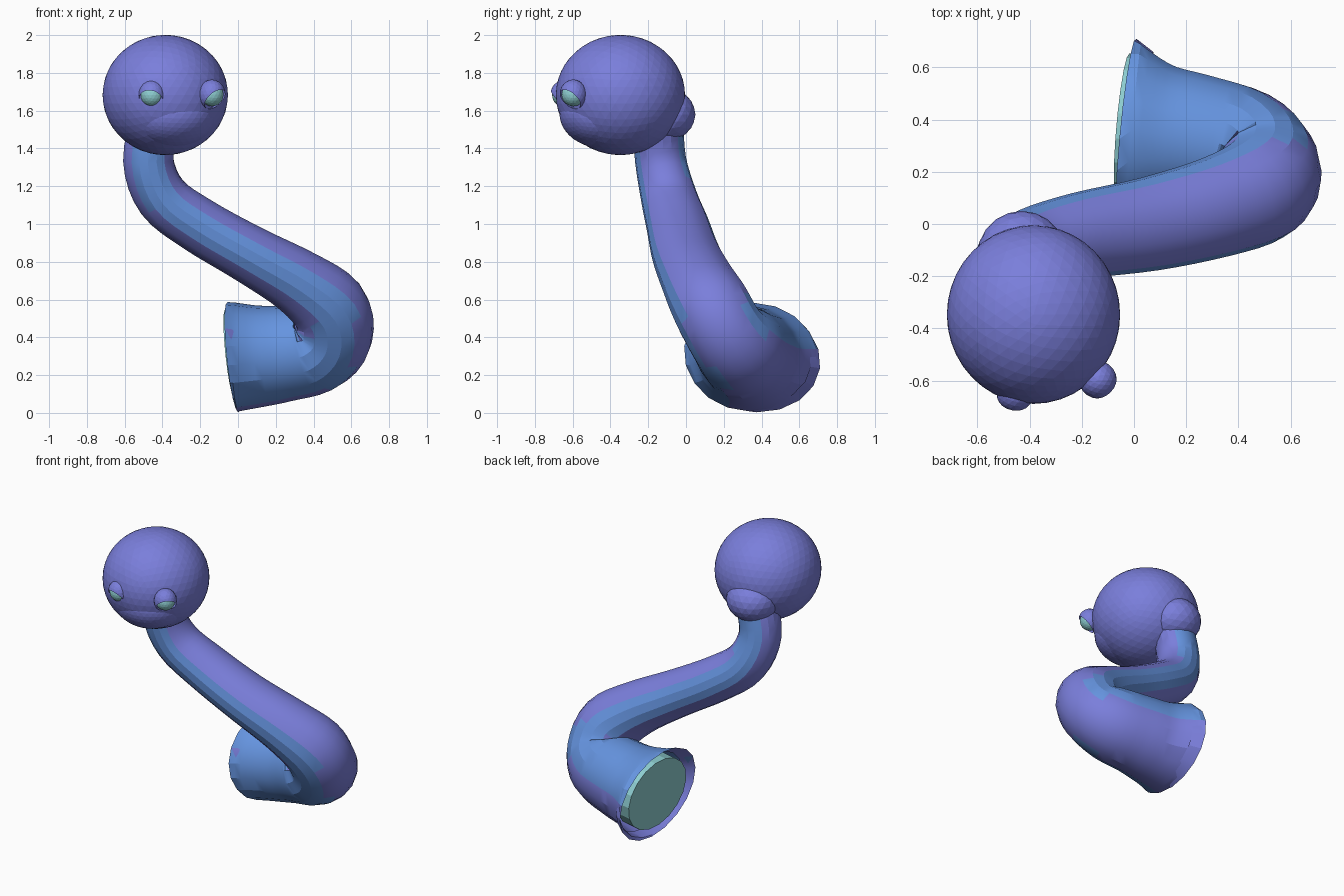
import bpy, bmesh, math
from mathutils import Vector, Matrix

cube = bpy.data.objects.get("Cube")
if cube:
    bpy.data.objects.remove(cube, do_unlink=True)


def material(name, color):
    m = bpy.data.materials.new(name)
    m.use_nodes = True
    m.diffuse_color = (*color, 1)
    m.node_tree.nodes["Principled BSDF"].inputs["Base Color"].default_value = (*color, 1)
    return m


violet = material("violet", (0.195, 0.21, 0.71))
blue = material("blue", (0.13, 0.295, 0.74))
teal = material("pale_teal", (0.27, 0.62, 0.64))


def finish(name, bm, *mats):
    mesh = bpy.data.meshes.new(name)
    bm.to_mesh(mesh)
    bm.free()
    for m in mats:
        mesh.materials.append(m)
    obj = bpy.data.objects.new(name, mesh)
    bpy.context.collection.objects.link(obj)
    return obj


def ball(name, center, radii, mat, detail=3):
    bm = bmesh.new()
    bmesh.ops.create_icosphere(bm, subdivisions=detail, radius=1)
    bmesh.ops.transform(bm, verts=bm.verts,
                        matrix=Matrix.Translation(center) @ Matrix.Diagonal((*radii, 1)))
    return finish(name, bm, mat)


# Head, shallow wide muzzle and the bulge where the neck joins
HEAD = Vector((-0.385, -0.347, 1.683))
ball("head", HEAD, (0.332, 0.342, 0.318), violet, 4)
ball("muzzle", (-0.36, -0.435, 1.585), (0.25, 0.235, 0.185), violet, 4)
ball("nape", (-0.43, -0.12, 1.58), (0.17, 0.17, 0.145), violet)

# Eyes: a pale ball in a round lid with an opening low at the front
for side, place in (("right", (-0.455, -0.647, 1.682)), ("left", (-0.138, -0.597, 1.685))):
    place = Vector(place)
    out = (place - HEAD).normalized()
    ball(side + "_eye", place, (0.062,) * 3, teal, 3)
    lid = ball(side + "_eyelid", place, (0.072, 0.072, 0.08), violet)
    facing = (out * 0.75 - Vector((0, 0, 0.66))).normalized()
    bm = bmesh.new()
    bm.from_mesh(lid.data)
    bmesh.ops.bisect_plane(bm, geom=bm.verts[:] + bm.edges[:] + bm.faces[:],
                           plane_co=place + facing * 0.034, plane_no=facing, clear_outer=True)
    bm.to_mesh(lid.data)
    bm.free()

# Body path from neck to tail: x, y, z, radius, sideways stretch
PATH = [Vector(p) for p in (
    (-0.43, -0.15, 1.56, 0.135, 1.0),
    (-0.475, -0.135, 1.34, 0.135, 1.0),
    (-0.40, -0.09, 1.14, 0.142, 1.05),
    (-0.21, -0.045, 0.995, 0.147, 1.13),
    (0.06, 0.0, 0.84, 0.154, 1.18),
    (0.315, 0.065, 0.695, 0.175, 1.12),
    (0.48, 0.135, 0.56, 0.205, 1.03),
    (0.502, 0.21, 0.425, 0.215, 1.0),
    (0.415, 0.28, 0.345, 0.24, 1.0),
    (0.25, 0.32, 0.315, 0.255, 1.0),
    (0.11, 0.335, 0.30, 0.27, 1.05),
    (-0.028, 0.35, 0.295, 0.292, 1.24))]
STEPS, SIDES, BEND = 4, 18, 6.3


def spline(t):
    i = min(int(t), len(PATH) - 2)
    f = t - i
    a, b, c, d = (PATH[max(0, min(len(PATH) - 1, i + k))] for k in (-1, 0, 1, 2))
    return b + 0.5 * f * ((c - a) + f * ((2 * a - 5 * b + 4 * c - d) + f * (3 * (b - c) + d - a)))


count = (len(PATH) - 1) * STEPS + 1
samples = [spline(i / STEPS) for i in range(count)]
centers = [Vector(s[:3]) for s in samples]
bm = bmesh.new()
rings = []
u = Vector((0, 1, 0))
for i, (s, center) in enumerate(zip(samples, centers)):
    tangent = (centers[min(i + 1, count - 1)] - centers[max(i - 1, 0)]).normalized()
    u = (u - tangent * u.dot(tangent)).normalized()
    v = tangent.cross(u)
    ring = []
    for k in range(SIDES):
        a = 2 * math.pi * k / SIDES
        off = (u * math.cos(a) + v * math.sin(a)) * s[3]
        off.y *= s[4]
        if i == count - 1:  # slanted, leaning tail rim
            off.x = 0.09 * off.y - 0.1 * off.z
            off.y -= 0.12 * off.z
        ring.append(bm.verts.new(center + off))
    rings.append(ring)


def bridge(first, second):
    for k in range(SIDES):
        j = (k + 1) % SIDES
        yield bm.faces.new((first[k], first[j], second[j], second[k]))


# Stripes: blue flanks above the bend, blue upper and front faces on the tail
for i in range(count - 1):
    middle = (centers[i] + centers[i + 1]) / 2
    for face in bridge(rings[i], rings[i + 1]):
        face.normal_update()
        n = face.normal.copy()
        if n.dot(face.calc_center_median() - middle) < 0:
            n.negate()
        if i / STEPS < BEND:
            face.material_index = int(abs(n.y) > 0.76)
        else:
            face.material_index = int((n.z > 0.2 and n.x < 0.85) or (n.y < -0.3 and n.x < 0.6))

# Violet lip turning into the tail opening
lip = [bm.verts.new(centers[-1] + (p.co - centers[-1]) * 0.86 + Vector((0.07, 0, 0)))
       for p in rings[-1]]
for face in bridge(rings[-1], lip):
    face.material_index = 0
bmesh.ops.recalc_face_normals(bm, faces=bm.faces)
body = finish("body", bm, violet, blue)
bpy.context.view_layer.objects.active = body
body.select_set(True)
bpy.ops.object.shade_smooth_by_angle(angle=math.radians(20))

# Plug closing the open tail
bm = bmesh.new()
bmesh.ops.create_cone(bm, cap_ends=True, segments=18, radius1=1, radius2=1, depth=0.09)
bmesh.ops.transform(bm, verts=bm.verts, matrix=(
    Matrix.Translation((0.002, 0.37, 0.315)) @ Matrix.Rotation(math.radians(-5), 4, "Z")
    @ Matrix.Rotation(math.radians(-6), 4, "Y")
    @ Matrix.Diagonal((1, 0.28, 0.24, 1)) @ Matrix.Rotation(math.radians(90), 4, "Y")))
finish("tail_plug", bm, teal)
